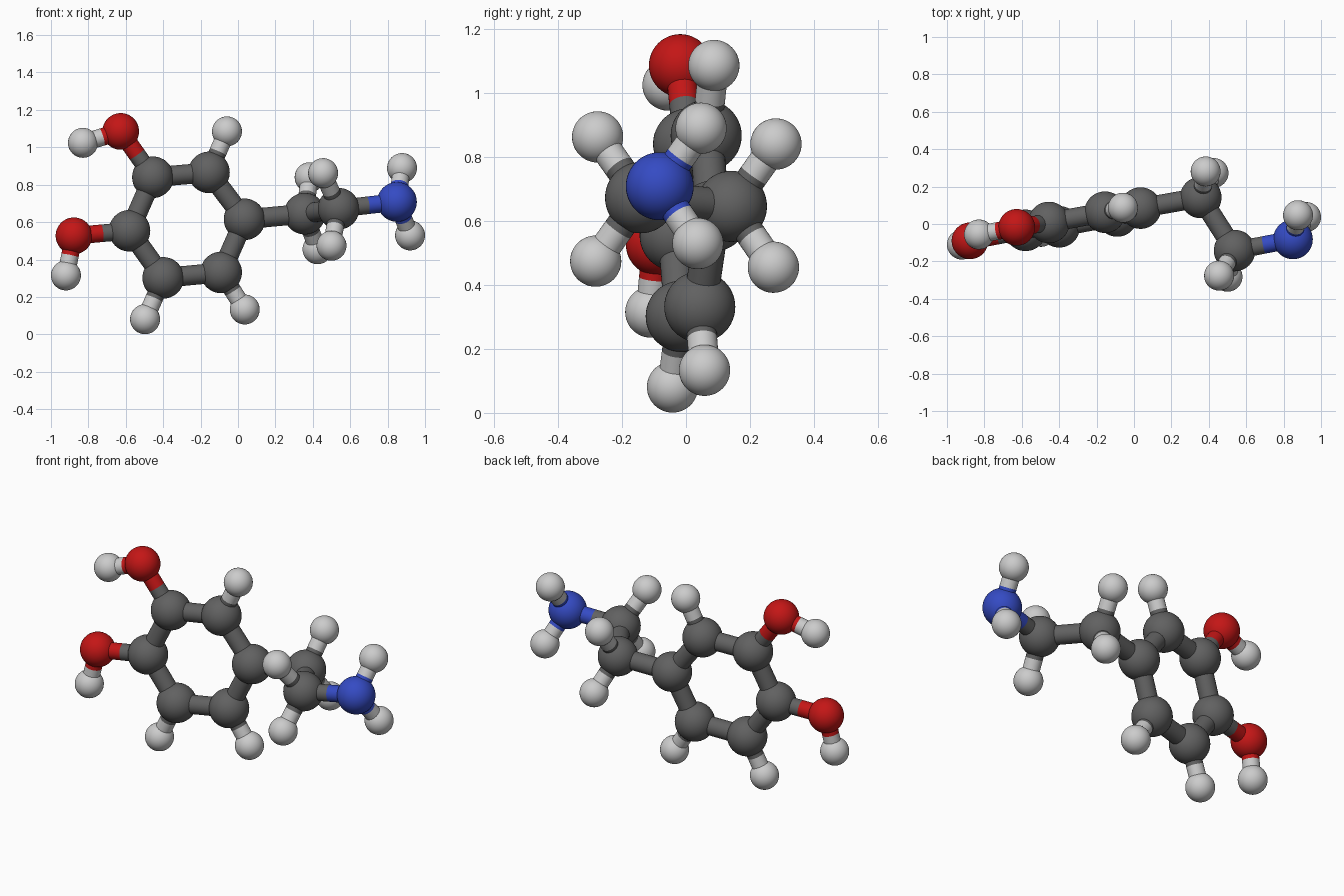
import bpy
from mathutils import Vector

if "Cube" in bpy.data.objects:
    bpy.data.objects.remove(bpy.data.objects["Cube"])


def material(name, rgb):
    m = bpy.data.materials.new(name)
    m.diffuse_color = (*rgb, 1)
    m.use_nodes = True
    m.node_tree.nodes["Principled BSDF"].inputs["Base Color"].default_value = m.diffuse_color
    return m


MATS = {"C": material("carbon grey", (0.12, 0.12, 0.12)),
        "H": material("hydrogen white", (0.62, 0.62, 0.62)),
        "O": material("oxygen red", (0.55, 0.008, 0.008)),
        "N": material("nitrogen blue", (0.035, 0.07, 0.55))}
RADIUS = {"C": 0.111, "H": 0.08, "O": 0.098, "N": 0.106}
NAMES = {"C": "carbon", "H": "hydrogen", "O": "oxygen", "N": "nitrogen"}

# Atom centres; the first letter of each key is the element
ATOMS = {
    # ring
    "C1": (-0.455, 0.008, 0.84), "C2": (-0.155, 0.063, 0.866),
    "C3": (0.035, 0.085, 0.615), "C4": (-0.09, 0.043, 0.331),
    "C5": (-0.40, -0.015, 0.302), "C6": (-0.58, -0.034, 0.554),
    # hydroxyl groups
    "O1": (-0.627, -0.018, 1.085), "HO1": (-0.829, -0.056, 1.024),
    "O2": (-0.877, -0.09, 0.527), "HO2": (-0.92, -0.11, 0.315),
    # ring hydrogens
    "H2": (-0.059, 0.087, 1.085), "H4": (0.036, 0.058, 0.133),
    "H5": (-0.497, -0.042, 0.081),
    # side chain
    "C7": (0.357, 0.142, 0.645), "C8": (0.538, -0.142, 0.672),
    "N1": (0.85, -0.082, 0.708),
    "H7a": (0.383, 0.281, 0.84), "H7b": (0.425, 0.273, 0.455),
    "H8a": (0.455, -0.276, 0.862), "H8b": (0.50, -0.282, 0.474),
    "HN1": (0.877, 0.047, 0.889), "HN2": (0.92, 0.037, 0.529),
}
BONDS = ("C1-C2 C2-C3 C3-C4 C4-C5 C5-C6 C6-C1 C1-O1 O1-HO1 C6-O2 O2-HO2 "
         "C2-H2 C4-H4 C5-H5 C3-C7 C7-C8 C8-N1 C7-H7a C7-H7b C8-H8a C8-H8b "
         "N1-HN1 N1-HN2").split()


def finish(name, element):
    ob = bpy.context.object
    ob.name = name
    ob.data.materials.append(MATS[element])
    bpy.ops.object.shade_smooth()


def rod(name, element, a, b, r):
    d = b - a
    bpy.ops.mesh.primitive_cylinder_add(
        vertices=32, radius=r, depth=d.length, end_fill_type='NOTHING',
        location=(a + b) / 2, rotation=d.to_track_quat('Z', 'Y').to_euler())
    finish(name, element)


# Balls
for key, pos in ATOMS.items():
    bpy.ops.mesh.primitive_uv_sphere_add(
        segments=48, ring_count=24, radius=RADIUS[key[0]], location=pos)
    finish(f"{NAMES[key[0]]}_ball_{key}", key[0])

# Sticks: one rod between equal elements, otherwise two half rods by colour
for bond in BONDS:
    p, q = bond.split("-")
    a, b = Vector(ATOMS[p]), Vector(ATOMS[q])
    if p[0] == q[0]:
        rod(f"stick_{p}_{q}", p[0], a, b, 0.053)
    else:
        mid = (a + b) / 2
        rod(f"half_stick_{p}_to_{q}", p[0], a, mid, 0.047)
        rod(f"half_stick_{q}_to_{p}", q[0], mid, b, 0.047)
